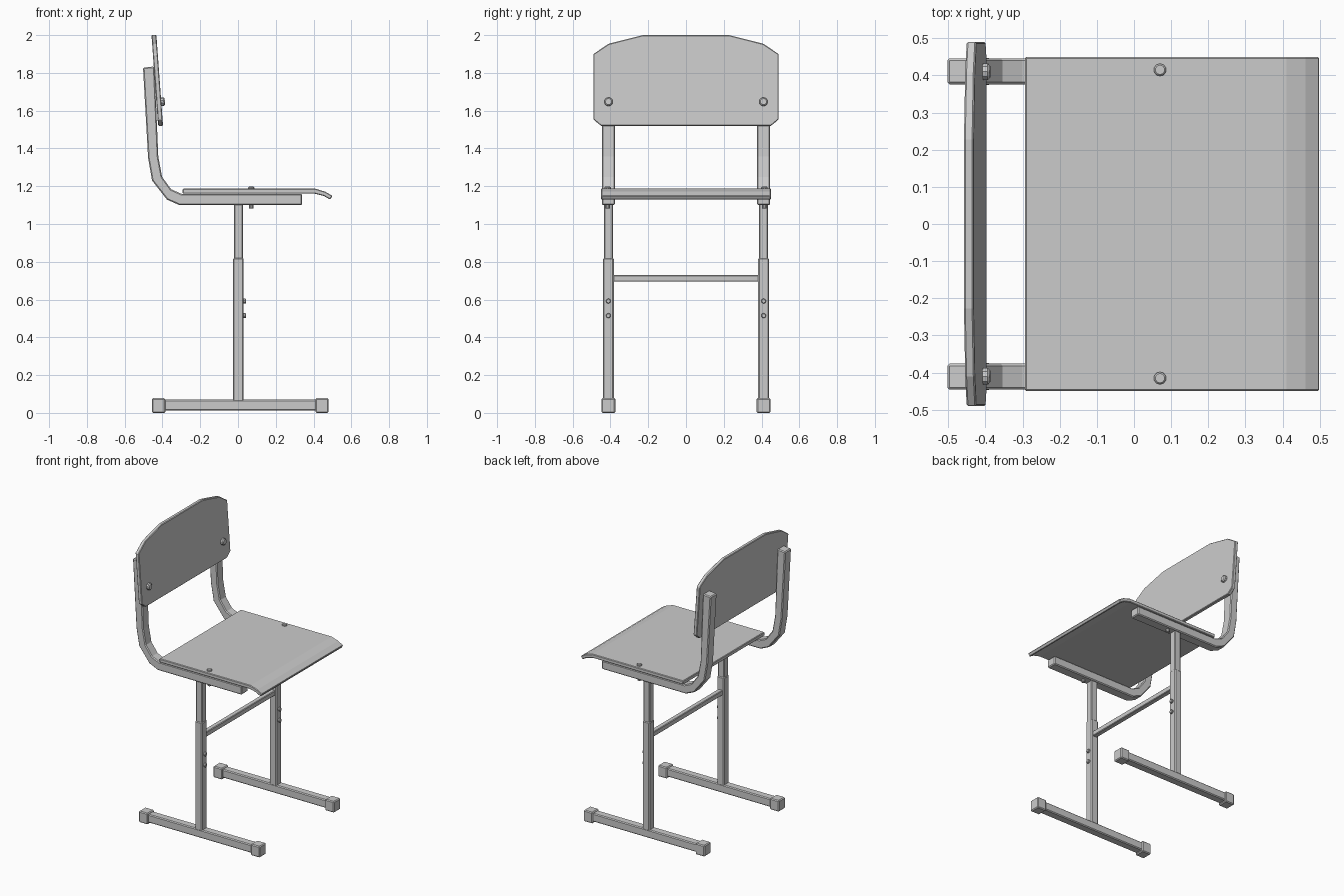
import bpy, bmesh, math
from mathutils import Matrix, Vector

if "Cube" in bpy.data.objects:
    bpy.data.objects.remove(bpy.data.objects["Cube"])


def finish(name, bm, bevel=0.0, mirror=False, limit=50):
    bmesh.ops.recalc_face_normals(bm, faces=bm.faces)
    me = bpy.data.meshes.new(name)
    bm.to_mesh(me)
    bm.free()
    ob = bpy.data.objects.new(name, me)
    bpy.context.collection.objects.link(ob)
    if bevel:
        b = ob.modifiers.new("bevel", 'BEVEL')
        b.width, b.segments = bevel, 1
        b.limit_method, b.angle_limit = 'ANGLE', math.radians(limit)
    if mirror:
        m = ob.modifiers.new("mirror", 'MIRROR')
        m.use_axis = (False, True, False)
    return ob


def loft(name, ring_a, ring_b, **kw):
    """Closed solid between two matching outlines."""
    bm = bmesh.new()
    a = [bm.verts.new(p) for p in ring_a]
    b = [bm.verts.new(p) for p in ring_b]
    bm.faces.new(a)
    bm.faces.new(b[::-1])
    n = len(a)
    for i in range(n):
        j = (i + 1) % n
        bm.faces.new((a[i], b[i], b[j], a[j]))
    return finish(name, bm, **kw)


def profile(name, pts, y0, y1, **kw):
    return loft(name, [(x, y0, z) for x, z in pts], [(x, y1, z) for x, z in pts], **kw)


def box(name, x0, x1, y0, y1, z0, z1, **kw):
    return profile(name, [(x0, z0), (x1, z0), (x1, z1), (x0, z1)], y0, y1, **kw)


def bolt(name, start, end, r, bevel=0.004, sides=10):
    a, b = Vector(start), Vector(end)
    d = b - a
    bm = bmesh.new()
    bmesh.ops.create_cone(bm, cap_ends=True, segments=sides, radius1=r, radius2=r, depth=d.length,
                          matrix=Matrix.Translation((a + b) / 2) @ d.to_track_quat('Z', 'Y').to_matrix().to_4x4())
    return finish(name, bm, bevel=bevel, mirror=True)


# Floor rails with end caps
box("foot_rail", -0.44, 0.47, 0.382, 0.44, 0.012, 0.07, bevel=0.006, mirror=True)
box("foot_cap_rear", -0.455, -0.385, 0.374, 0.447, 0, 0.078, bevel=0.006, mirror=True)
box("foot_cap_front", 0.41, 0.48, 0.374, 0.447, 0, 0.078, bevel=0.006, mirror=True)

# Telescopic posts, cross bar and clamp screws
box("lower_post", -0.026, 0.03, 0.382, 0.44, 0.06, 0.82, bevel=0.006, mirror=True)
box("upper_post", -0.022, 0.026, 0.387, 0.435, 0.80, 1.11, bevel=0.005, mirror=True)
box("cross_bar", -0.015, 0.02, -0.385, 0.385, 0.695, 0.73, bevel=0.004)
for i, z in enumerate((0.515, 0.592)):
    bolt(f"post_screw_{i + 1}", (0.02, 0.411, z), (0.043, 0.411, z), 0.013, 0.003)

# Bent side frame carrying seat and backrest
outer = [(0.34, 1.10), (-0.31, 1.10), (-0.376, 1.129), (-0.455, 1.23), (-0.476, 1.35), (-0.503, 1.828)]
inner = [(-0.442, 1.834), (-0.422, 1.357), (-0.402, 1.25), (-0.354, 1.184), (-0.30, 1.16), (0.34, 1.16)]
profile("side_frame", outer + inner, 0.376, 0.446, bevel=0.006, mirror=True)

# Seat board with rolled front edge
seat = [(-0.293, 1.161), (0.405, 1.161), (0.455, 1.148), (0.488, 1.129),
        (0.50, 1.149), (0.462, 1.171), (0.41, 1.187), (-0.293, 1.187)]
profile("seat", seat, -0.45, 0.45, bevel=0.004)
bolt("seat_bolt_head", (0.07, 0.415, 1.18), (0.07, 0.415, 1.198), 0.017)
bolt("seat_bolt_nut", (0.07, 0.415, 1.082), (0.07, 0.415, 1.11), 0.012, 0.002)


# Tilted backrest board with clipped corners
def back_x(z):
    return -0.397 - (z - 1.52) * 0.073


half = [(0.45, 1.52), (0.49, 1.553), (0.49, 1.90), (0.41, 1.954), (0.228, 2.0)]
outline = half + [(-y, z) for y, z in reversed(half)]
loft("backrest", [(back_x(z), y, z) for y, z in outline],
     [(back_x(z) - 0.026, y, z) for y, z in outline], bevel=0.004)
bx = back_x(1.647)
bolt("backrest_bolt", (bx - 0.01, 0.41, 1.646), (bx + 0.019, 0.41, 1.648), 0.023, 0.006)
